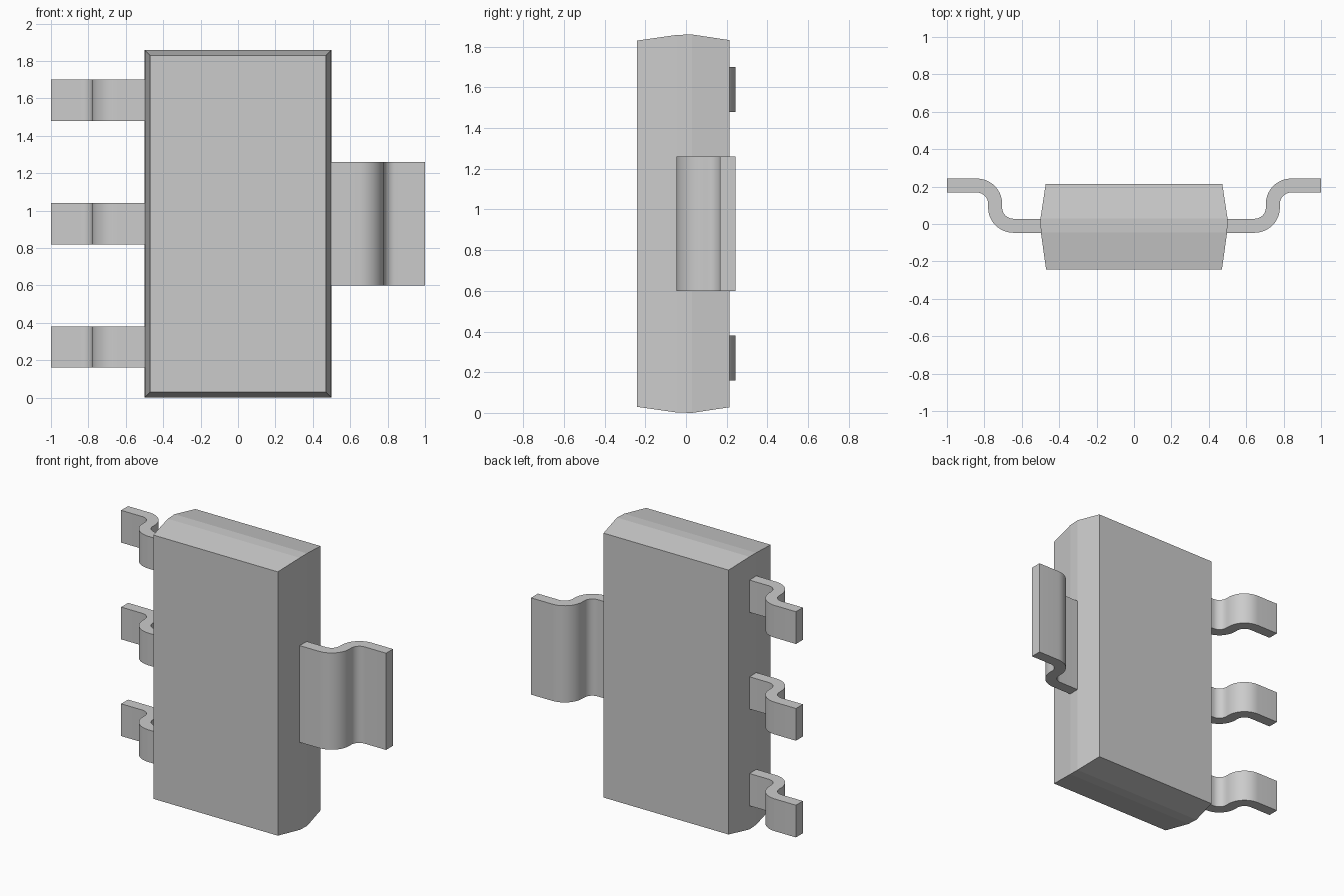
import bpy, bmesh
from math import sin, cos, pi, radians

if "Cube" in bpy.data.objects:
    bpy.data.objects.remove(bpy.data.objects["Cube"])


def loft(name, rings, smooth=False):
    """Skin a closed solid through a row of four-cornered rings."""
    bm = bmesh.new()
    loops = [[bm.verts.new(p) for p in ring] for ring in rings]
    for a, b in zip(loops, loops[1:]):
        for i in range(4):
            j = (i + 1) % 4
            bm.faces.new((a[i], a[j], b[j], b[i]))
    bm.faces.new(loops[0])
    bm.faces.new(loops[-1])
    bmesh.ops.recalc_face_normals(bm, faces=bm.faces)
    mesh = bpy.data.meshes.new(name)
    bm.to_mesh(mesh)
    bm.free()
    obj = bpy.data.objects.new(name, mesh)
    bpy.context.collection.objects.link(obj)
    if smooth:
        bpy.ops.object.select_all(action='DESELECT')
        obj.select_set(True)
        bpy.context.view_layer.objects.active = obj
        bpy.ops.object.shade_smooth_by_angle(angle=radians(30))
    return obj


# Package body: rectangles along y, tapering away from the middle band
HEIGHT = 1.86


def body_ring(y, inset):
    x, lo, hi = 0.5 - inset, inset, HEIGHT - inset
    return [(-x, y, lo), (x, y, lo), (x, y, hi), (-x, y, hi)]


loft("body", [body_ring(y, inset) for y, inset in
              ((-0.242, 0.03), (-0.045, 0.002), (0.03, 0.0), (0.215, 0.028))])

# S-shaped lead section: pairs of points across the sheet thickness
R_IN, R_OUT, STEPS = 0.06, 0.135, 10
section = [((0.46, -0.047), (0.46, 0.028))]
for i in range(STEPS + 1):          # bend towards the back
    a = -pi / 2 + i / STEPS * pi / 2
    section.append(tuple((0.645 + r * cos(a), 0.088 + r * sin(a))
                         for r in (R_OUT, R_IN)))
for i in range(STEPS + 1):          # bend outwards again
    a = pi - i / STEPS * pi / 2
    section.append(tuple((0.84 + r * cos(a), 0.108 + r * sin(a))
                         for r in (R_IN, R_OUT)))
section.append(((1.0, 0.168), (1.0, 0.243)))


def lead(name, side, z, width):
    lo, hi = z - width / 2, z + width / 2
    rings = [[(side * p[0], p[1], lo), (side * q[0], q[1], lo),
              (side * q[0], q[1], hi), (side * p[0], p[1], hi)]
             for p, q in section]
    loft(name, rings, smooth=True)


# Three narrow leads on the left, one wide tab on the right
for label, z in (("lower", 0.27), ("middle", 0.93), ("upper", 1.59)):
    lead(label + "_lead", -1, z, 0.22)
lead("wide_tab_lead", 1, 0.93, 0.66)
